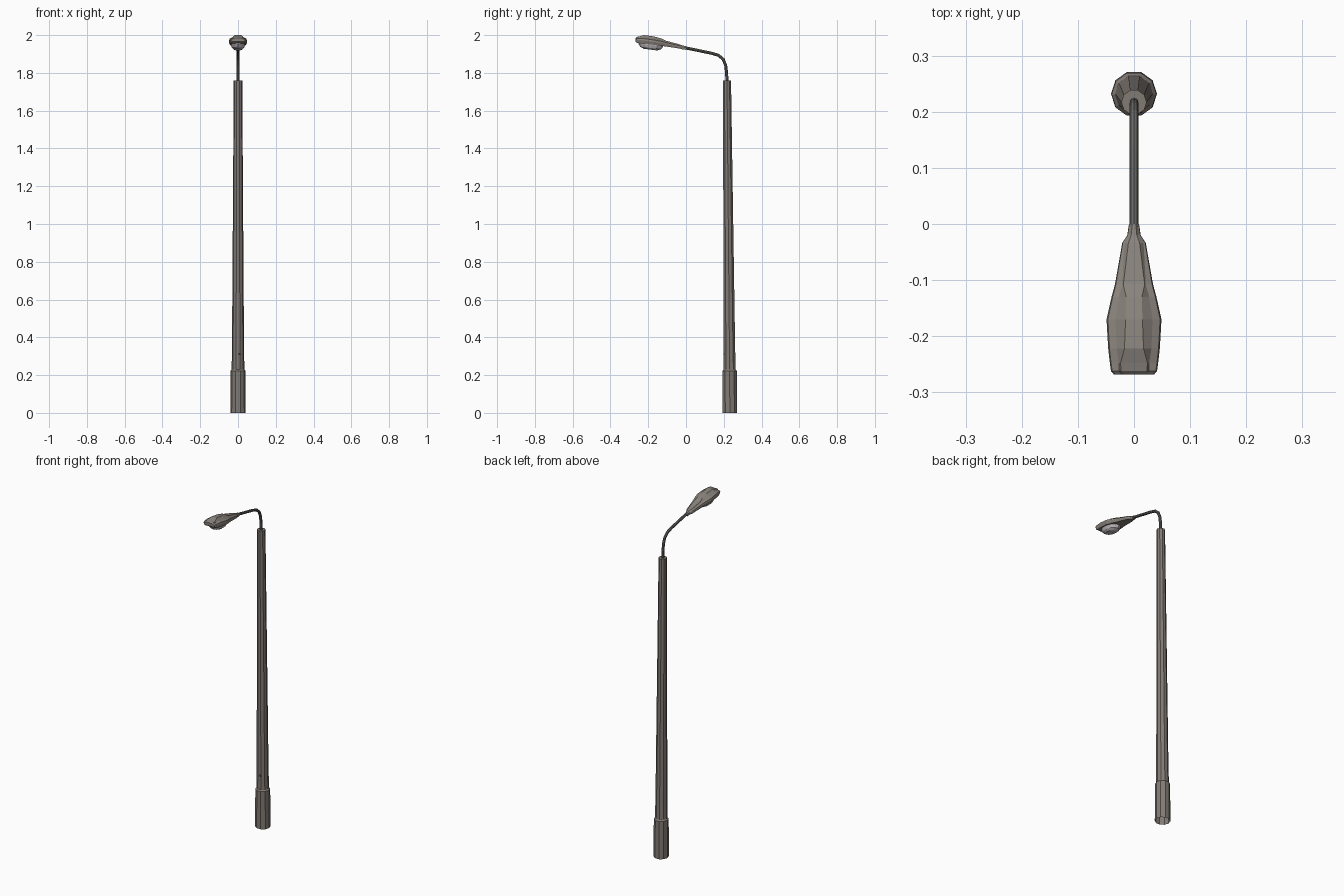
import bpy, bmesh, math
from mathutils import Vector

if "Cube" in bpy.data.objects:
    bpy.data.objects.remove(bpy.data.objects["Cube"])


def material(name, rgb):
    m = bpy.data.materials.new(name)
    m.diffuse_color = (*rgb, 1)
    m.use_nodes = True
    m.node_tree.nodes["Principled BSDF"].inputs["Base Color"].default_value = m.diffuse_color
    return m


POLE = material("weathered grey", (0.225, 0.198, 0.178))
ARM = material("dark grey", (0.15, 0.143, 0.13))
HEAD = material("lamp housing grey", (0.255, 0.228, 0.203))
GLASS = material("pale glass", (0.50, 0.46, 0.48))
LOCK = material("dark rust", (0.06, 0.03, 0.025))


def loft(name, rings, mat, open_start=False):
    """Join equal-sized rings of points with quads and cap the ends."""
    bm = bmesh.new()
    vs = [[bm.verts.new(p) for p in r] for r in rings]
    n = len(vs[0])
    for a, b in zip(vs, vs[1:]):
        for i in range(n):
            j = (i + 1) % n
            bm.faces.new((a[i], a[j], b[j], b[i]))
    start = bm.faces.new(vs[0])
    bm.faces.new(vs[-1])
    bmesh.ops.recalc_face_normals(bm, faces=bm.faces)
    if open_start:
        bm.faces.remove(start)
    me = bpy.data.meshes.new(name)
    bm.to_mesh(me)
    bm.free()
    me.materials.append(mat)
    ob = bpy.data.objects.new(name, me)
    bpy.context.collection.objects.link(ob)
    return ob


def level_ring(y, z, r, n=10):
    return [(r * math.cos(2 * math.pi * i / n),
             y + r * math.sin(2 * math.pi * i / n), z) for i in range(n)]


# Ten-sided pole, leaning slightly, with a thicker foot open underneath
loft("pole_foot", [level_ring(0.232, 0, 0.041), level_ring(0.231, 0.222, 0.040),
                   level_ring(0.231, 0.23, 0.034)], POLE, open_start=True)
loft("pole_shaft", [level_ring(0.231, 0.228, 0.034), level_ring(0.230, 0.33, 0.032),
                    level_ring(0.217, 1.76, 0.0225)], POLE, open_start=True)

# Bent arm swept along a path in the YZ plane
path = [(0.217, 1.75), (0.215, 1.80), (0.210, 1.84), (0.197, 1.872),
        (0.172, 1.893), (0.135, 1.904), (0.0, 1.932), (-0.04, 1.940)]
rings = []
for k, (y, z) in enumerate(path):
    p, q = path[max(k - 1, 0)], path[min(k + 1, len(path) - 1)]
    d = Vector((0, q[0] - p[0], q[1] - p[1])).normalized()
    side = Vector((1, 0, 0))
    up = side.cross(d)
    c = Vector((0, y, z))
    rings.append([c + 0.008 * (math.cos(a) * side + math.sin(a) * up)
                  for a in (math.pi / 4 * i for i in range(8))])
loft("bent_arm", rings, ARM)

# Lamp housing: y, half width, underside z, rim z, top z, ridge inner x, ridge outer x
sections = [
    (0.000, 0.009, 1.922, 1.931, 1.941, 0.003, 0.006),
    (-0.020, 0.012, 1.925, 1.936, 1.946, 0.005, 0.009),
    (-0.034, 0.021, 1.929, 1.941, 1.951, 0.010, 0.017),
    (-0.108, 0.034, 1.940, 1.958, 1.971, 0.019, 0.021),
    (-0.130, 0.040, 1.943, 1.962, 1.982, 0.014, 0.027),
    (-0.170, 0.049, 1.948, 1.968, 1.993, 0.015, 0.033),
    (-0.222, 0.046, 1.954, 1.975, 2.000, 0.017, 0.031),
    (-0.248, 0.043, 1.957, 1.978, 1.993, 0.024, 0.027),
    (-0.262, 0.041, 1.960, 1.979, 1.990, 0.023, 0.027),
    (-0.268, 0.036, 1.966, 1.976, 1.984, 0.018, 0.024),
]
rings = []
for y, w, zb, zr, zt, hi, ho in sections:
    dz = zt - zr
    half = [(0.88 * w, zb), (w, zr - 0.004), (0.95 * w, zr + 0.25 * dz),
            (ho, zr + 0.5 * dz), (hi, zt)]
    rings.append([(x, y, z) for x, z in half]
                 + [(-x, y, z) for x, z in reversed(half)])
loft("lamp_housing", rings, HEAD)

# Glass bowl hanging under the housing, following its tilt
rings = []
for s, drop in ((1.0, -0.004), (0.98, 0.007), (0.85, 0.021), (0.55, 0.030)):
    ring = []
    for i in range(12):
        a = 2 * math.pi * i / 12
        y = -0.187 + 0.066 * s * math.cos(a)
        ring.append((0.038 * s * math.sin(a), y,
                     1.953 - 0.12 * (y + 0.187) - drop))
    rings.append(ring)
loft("glass_bowl", rings, GLASS)

# Small access lock on the front of the pole
loft("access_lock", [[(0.007 + 0.007 * math.cos(a), y, 0.312 + 0.007 * math.sin(a))
                      for a in (math.pi / 3 * i for i in range(6))]
                     for y in (0.205, 0.1975)], LOCK)
